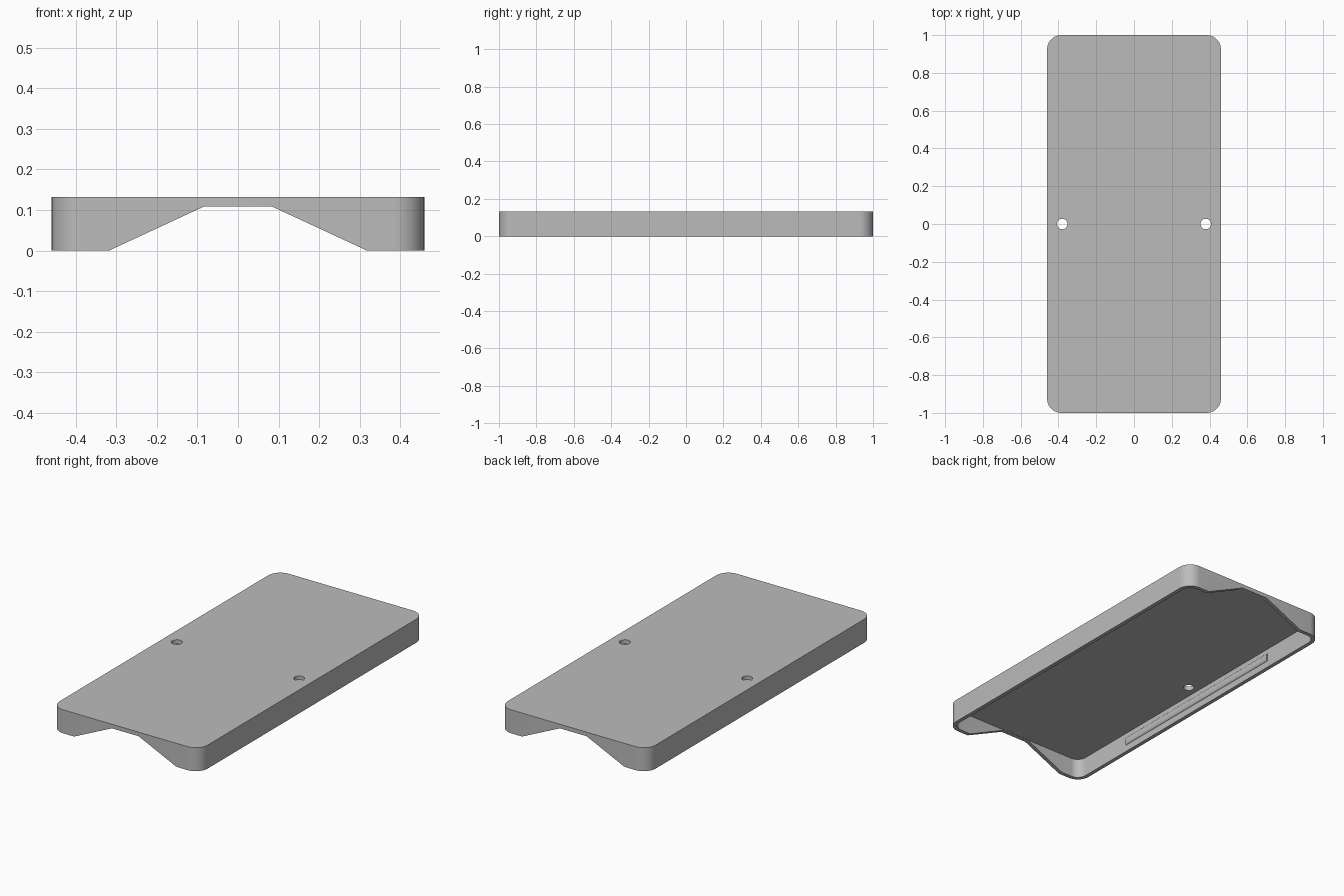
import bpy, bmesh
from math import sin, cos, pi, radians
from mathutils import Matrix, Vector

if "Cube" in bpy.data.objects:
    bpy.data.objects.remove(bpy.data.objects["Cube"], do_unlink=True)

HALF_X, HALF_Y, HEIGHT = 0.46, 1.0, 0.132
WALL, CEILING, CORNER = 0.022, 0.11, 0.075

grey = bpy.data.materials.new("plain grey")
grey.use_nodes = True
grey.diffuse_color = (0.5, 0.5, 0.5, 1)
grey.node_tree.nodes["Principled BSDF"].inputs["Base Color"].default_value = (0.5, 0.5, 0.5, 1)


def prism(name, outline, extrude):
    """Closed solid from a planar outline pushed along a vector."""
    bm = bmesh.new()
    face = bm.faces.new([bm.verts.new(p) for p in outline])
    top = bmesh.ops.extrude_face_region(bm, geom=[face])["geom"]
    verts = [g for g in top if isinstance(g, bmesh.types.BMVert)]
    bmesh.ops.translate(bm, verts=verts, vec=extrude)
    bmesh.ops.recalc_face_normals(bm, faces=bm.faces)
    mesh = bpy.data.meshes.new(name)
    bm.to_mesh(mesh)
    bm.free()
    mesh.materials.append(grey)
    obj = bpy.data.objects.new(name, mesh)
    bpy.context.collection.objects.link(obj)
    return obj


def rounded_rect(hx, hy, r, z, steps=10):
    points = []
    for i, (sx, sy) in enumerate([(1, 1), (-1, 1), (-1, -1), (1, -1)]):
        for k in range(steps + 1):
            a = (i + k / steps) * pi / 2
            points.append((sx * (hx - r) + r * cos(a), sy * (hy - r) + r * sin(a), z))
    return points


def ring(center, u, v, steps=32):
    """Ellipse around a centre, spanned by two half-axis vectors."""
    c, u, v = Vector(center), Vector(u), Vector(v)
    return [c + u * cos(2 * pi * k / steps) + v * sin(2 * pi * k / steps) for k in range(steps)]


def cut(target, cutter):
    cutter.hide_render = True
    mod = target.modifiers.new("cut", 'BOOLEAN')
    mod.operation, mod.solver, mod.object = 'DIFFERENCE', 'EXACT', cutter
    bpy.context.view_layer.update()
    graph = bpy.context.evaluated_depsgraph_get()
    mesh = bpy.data.meshes.new_from_object(target.evaluated_get(graph))
    target.modifiers.clear()
    target.data = mesh
    bpy.data.objects.remove(cutter, do_unlink=True)


# Cover: rounded slab hollowed from below
cover = prism("cover_shell", rounded_rect(HALF_X, HALF_Y, CORNER, 0), (0, 0, HEIGHT))
cut(cover, prism("cavity_cutter",
                 rounded_rect(HALF_X - WALL, HALF_Y - WALL, CORNER - WALL, -0.1),
                 (0, 0, CEILING + 0.1)))

# Sloped openings through both end walls
opening = [(-0.318, 0), (-0.083, 0.109), (0.083, 0.109), (0.318, 0), (0.318, -0.1), (-0.318, -0.1)]
cut(cover, prism("end_cutter", [(x, -1.2, z) for x, z in opening], (0, 2.4, 0)))

# Two screw holes through the top
for x in (-0.38, 0.38):
    cut(cover, prism("hole_cutter", ring((x, 0, 0.05), (0.028, 0, 0), (0, 0.028, 0)), (0, 0, 0.2)))

# Low rounded snap ridges inside the long walls
parts = [cover]
for side, x in (("left", 1), ("right", -1)):
    parts.append(prism(side + "_snap_ridge",
                       ring((x * (HALF_X - WALL), -0.585, 0.06), (0.009, 0, 0), (0, 0, 0.022), 24),
                       (0, 1.17, 0)))

bpy.ops.object.select_all(action='DESELECT')
for obj in parts:
    obj.select_set(True)
bpy.context.view_layer.objects.active = cover
bpy.ops.object.shade_smooth_by_angle(angle=radians(30))
